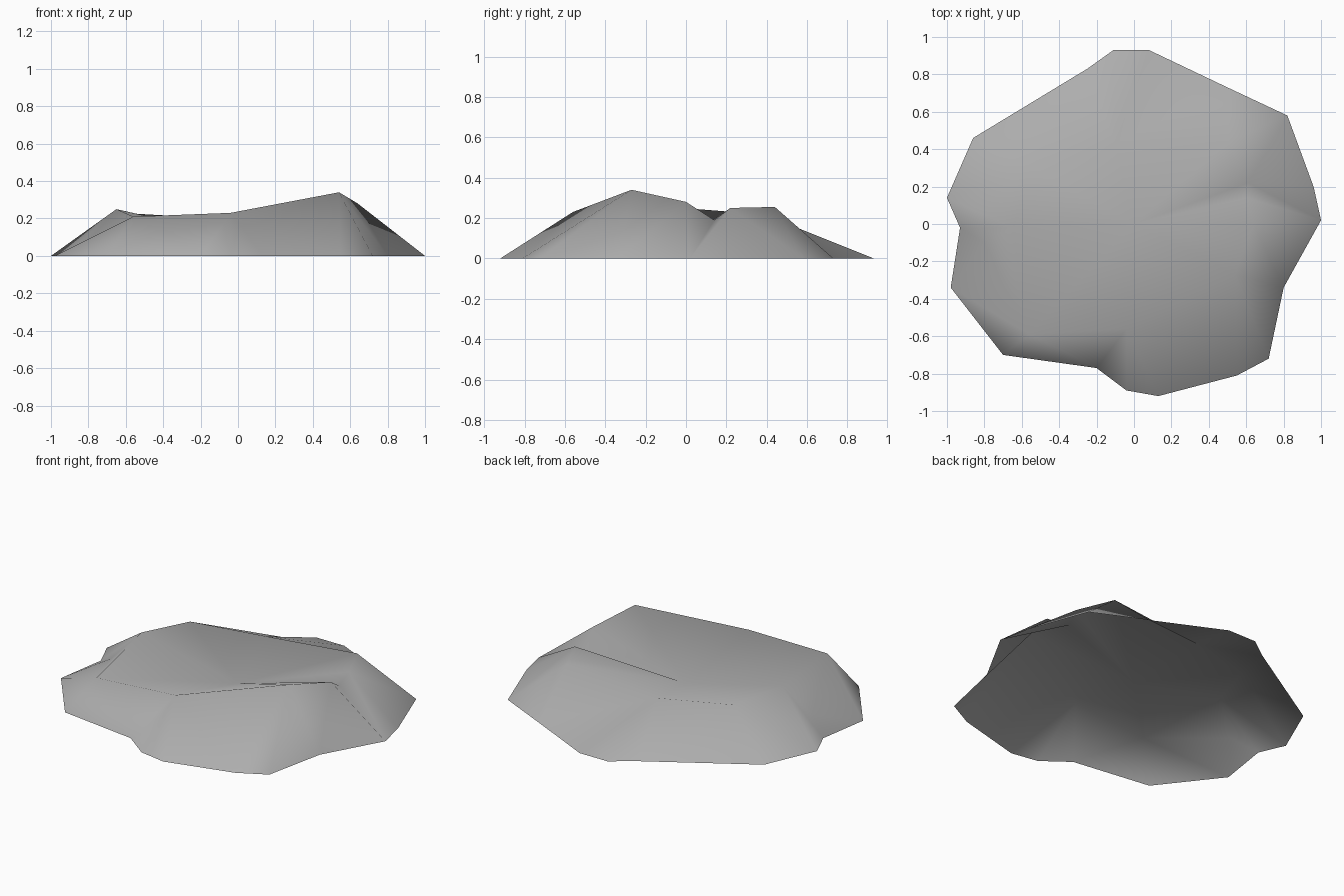
import bpy
from mathutils import Vector
from mathutils.geometry import delaunay_2d_cdt

cube = bpy.data.objects.get("Cube")
if cube:
    bpy.data.objects.remove(cube, do_unlink=True)

# Ground outline, counter-clockwise from the front left corner
rim = [(-.7, -.7), (-.2, -.77), (-.04, -.89), (.13, -.92), (.55, -.81),
       (.72, -.72), (.8, -.34), (1, .02), (.96, .2), (.82, .58), (.5, .73),
       (.08, .93), (-.11, .93), (-.25, .83), (-.86, .46), (-1, .14),
       (-.93, -.02), (-.98, -.34)]

# Named high and low points of the mound
peaks = {
    "front_corner": (-.56, -.59, .21),
    "front_ridge": (-.04, -.56, .23),
    "summit": (.54, -.27, .34),
    "shoulder": (.64, 0, .28),
    "hollow": (0, 0, .1),
    "gully": (.6, .14, .19),
    "gully_lip": (.61, .22, .25),
    "back_knoll": (.51, .44, .255),
    "back_ridge": (-.1, .43, .2),
    "side_ridge": (-.54, .3, .225),
    "side_knoll": (-.65, -.02, .25),
    "side_foot": (-.8, -.1, .08),
}

# Ridge and valley lines that the faces must follow
ridges = [
    ["front_corner", "front_ridge", "summit", "shoulder", "gully",
     "gully_lip", "back_knoll", "back_ridge", "side_ridge", "side_knoll",
     "side_foot", "front_corner"],
    ["front_ridge", "hollow", "summit"],
    ["shoulder", "hollow", "gully"],
    ["gully_lip", "hollow", "back_ridge"],
    ["front_corner", "hollow", "side_knoll", "front_corner"],
]

# Ridge ends that run down to the outline
spurs = [("shoulder", (1, .02)), ("gully", (1, .02)), ("gully_lip", (1, .02)),
         ("back_knoll", (.5, .73)), ("back_ridge", (.5, .73)),
         ("side_foot", (-.98, -.34)), ("side_foot", (-.93, -.02))]

names = list(peaks)
count = len(rim)


def index(name):
    return count + names.index(name)


points = [Vector((x, y, 0)) for x, y in rim] + [Vector(p) for p in peaks.values()]
edges = [(i, (i + 1) % count) for i in range(count)]
for line in ridges:
    edges += [(index(a), index(b)) for a, b in zip(line, line[1:])]
edges += [(index(name), rim.index(end)) for name, end in spurs]

# Triangulate the plan, then lift each point to its height
flat, _, faces, origin, _, _ = delaunay_2d_cdt(
    [p.xy for p in points], edges, [], 1, 1e-5)
verts = [(v.x, v.y, points[o[0]].z if o else 0) for v, o in zip(flat, origin)]

mesh = bpy.data.meshes.new("rock_mound")
mesh.from_pydata(verts, [], [list(f) for f in faces])
mesh.update()
if sum(p.normal.z for p in mesh.polygons) < 0:
    mesh.flip_normals()
for poly in mesh.polygons:
    poly.use_smooth = True

# Plain stone colour
stone = bpy.data.materials.new("stone_grey")
stone.use_nodes = True
colour = (.42, .42, .42, 1)
stone.diffuse_color = colour
stone.node_tree.nodes["Principled BSDF"].inputs["Base Color"].default_value = colour
mesh.materials.append(stone)

mound = bpy.data.objects.new("rock_mound", mesh)
bpy.context.collection.objects.link(mound)

# Let the broad faces lead the smooth shading
weighted = mound.modifiers.new("broad_shading", 'WEIGHTED_NORMAL')
weighted.mode = 'FACE_AREA'
